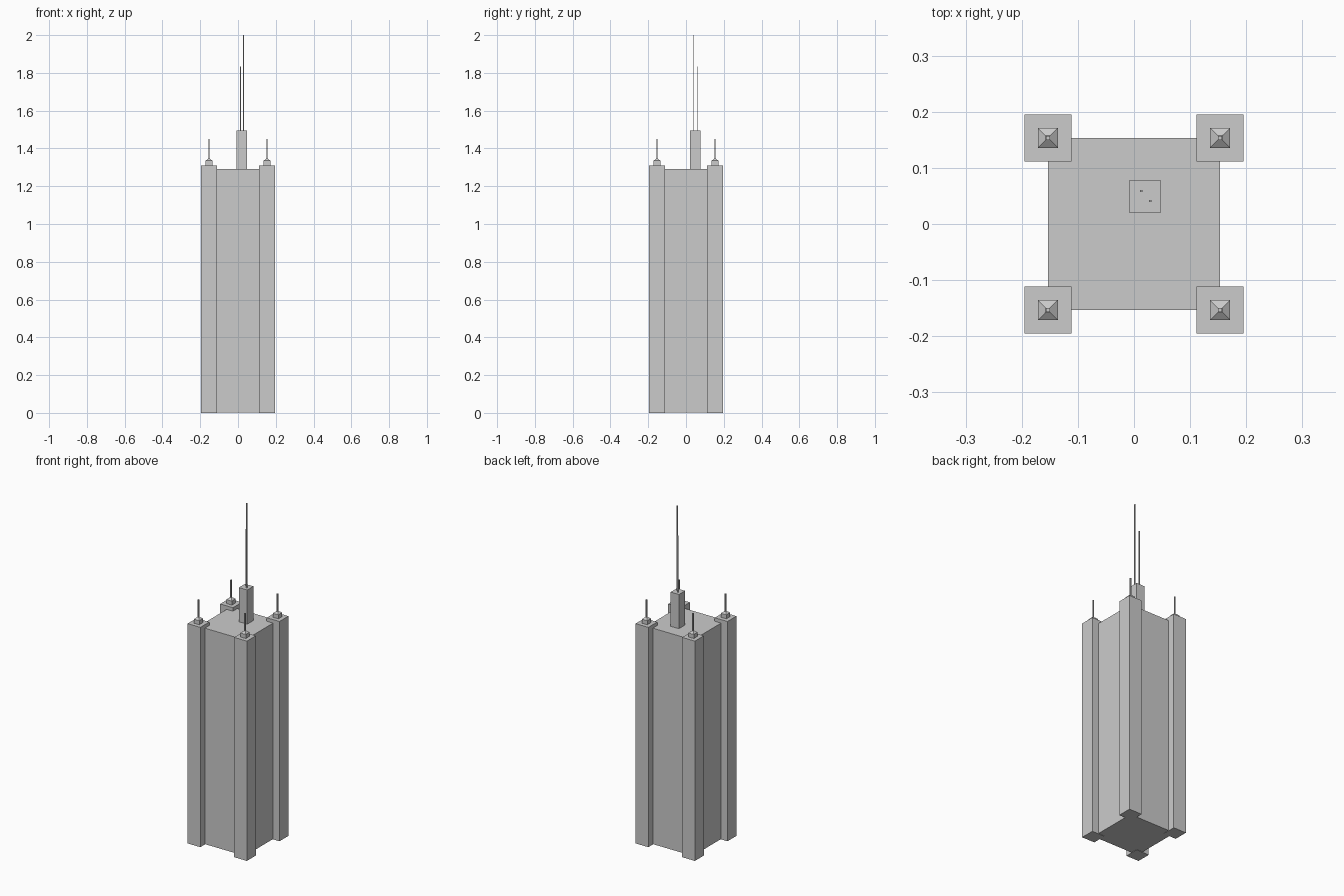
import bpy, bmesh

if "Cube" in bpy.data.objects:
    bpy.data.objects.remove(bpy.data.objects["Cube"])

def make(name, rings):
    """Square loft: rings of (x, y, half_x, half_y, z) joined bottom to top."""
    bm = bmesh.new()
    loops = []
    for x, y, hx, hy, z in rings:
        loops.append([bm.verts.new((x + sx * hx, y + sy * hy, z))
                      for sx, sy in ((-1, -1), (1, -1), (1, 1), (-1, 1))])
    for a, b in zip(loops, loops[1:]):
        for i in range(4):
            j = (i + 1) % 4
            bm.faces.new((a[i], a[j], b[j], b[i]))
    bm.faces.new(loops[0][::-1])
    bm.faces.new(loops[-1])
    me = bpy.data.meshes.new(name)
    bm.to_mesh(me)
    bm.free()
    ob = bpy.data.objects.new(name, me)
    bpy.context.collection.objects.link(ob)
    return ob

def box(name, x, y, hx, hy, z0, z1):
    return make(name, [(x, y, hx, hy, z0), (x, y, hx, hy, z1)])

# Main tower shaft
box("main_shaft", 0, 0, 0.153, 0.153, 0.002, 1.29)

# Corner piers, each with a tapered cap and a short mast
for sx, side in ((-1, "left"), (1, "right")):
    for sy, end in ((-1, "front"), (1, "back")):
        x, y = sx * 0.1535, sy * 0.1535
        tag = f"{end}_{side}"
        box(f"corner_pier_{tag}", x, y, 0.042, 0.042, 0, 1.311)
        make(f"pier_cap_{tag}", [(x, y, 0.018, 0.018, 1.311),
                                 (x, y, 0.018, 0.018, 1.335),
                                 (x, y, 0.004, 0.004, 1.346)])
        box(f"pier_mast_{tag}", x, y, 0.0035, 0.0035, 1.34, 1.45)

# Off-centre rooftop block with two antennas
box("roof_block", 0.0195, 0.049, 0.0275, 0.029, 1.29, 1.494)
box("short_antenna", 0.013, 0.059, 0.002, 0.002, 1.494, 1.833)
box("tall_antenna", 0.029, 0.041, 0.002, 0.002, 1.494, 2.0)
